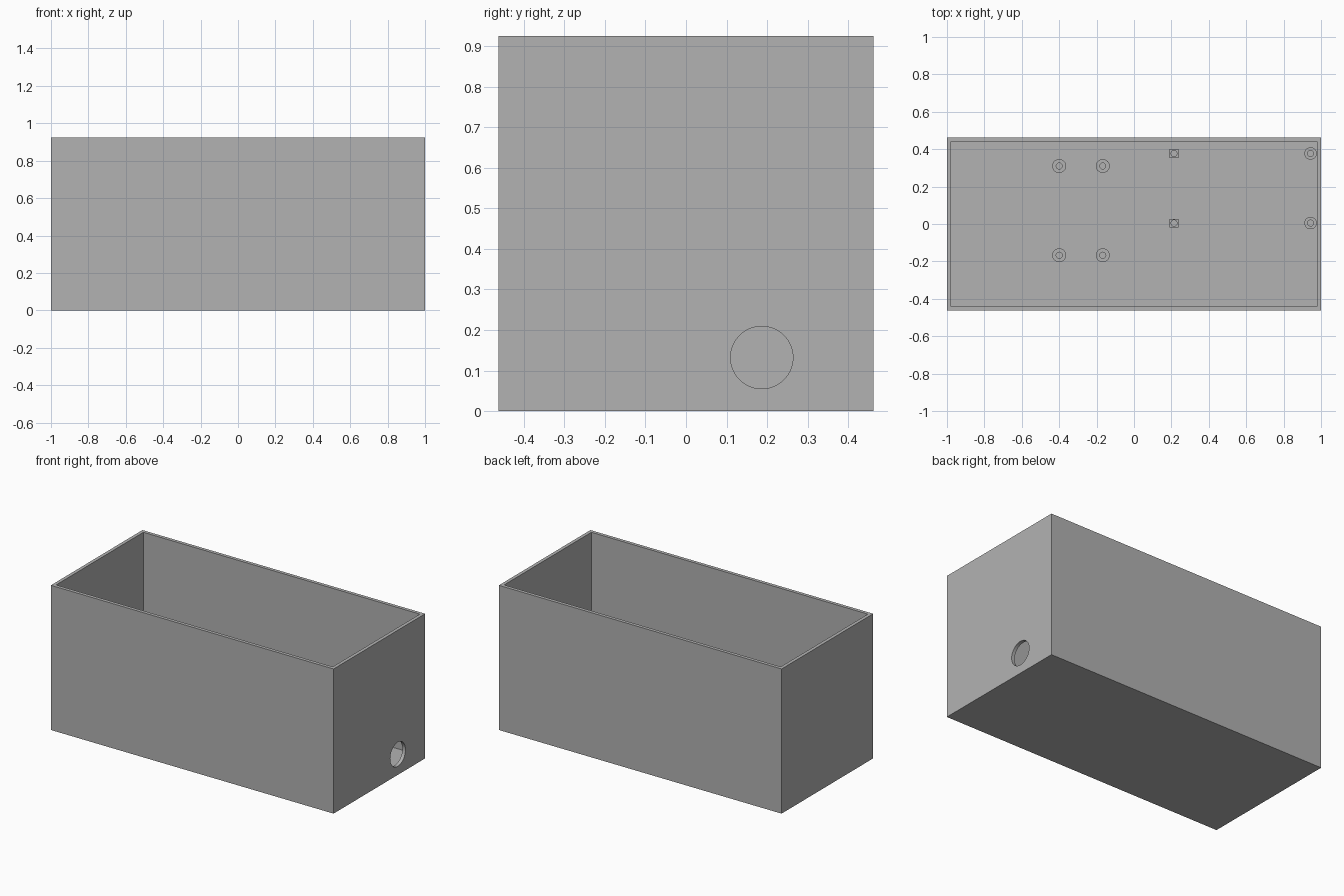
import bpy
import math

if "Cube" in bpy.data.objects:
    bpy.data.objects.remove(bpy.data.objects["Cube"], do_unlink=True)

LENGTH, WIDTH, HEIGHT = 2.0, 0.925, 0.925
WALL = 0.022
POST_TOP = 0.075

# Single plain plastic colour
grey = bpy.data.materials.new("plain_grey")
grey.use_nodes = True
colour = (0.448, 0.448, 0.448, 1)
grey.diffuse_color = colour
grey.node_tree.nodes["Principled BSDF"].inputs["Base Color"].default_value = colour


def block(name, size, centre):
    bpy.ops.mesh.primitive_cube_add(size=1, location=centre)
    obj = bpy.context.object
    obj.name = name
    obj.scale = size
    bpy.ops.object.transform_apply(location=False, rotation=False, scale=True)
    obj.data.materials.append(grey)
    return obj


def cylinder(name, radius, depth, centre, rotation=(0, 0, 0), sides=48):
    bpy.ops.mesh.primitive_cylinder_add(vertices=sides, radius=radius, depth=depth,
                                        location=centre, rotation=rotation)
    obj = bpy.context.object
    obj.name = name
    obj.data.materials.append(grey)
    return obj


def cut(target, cutter):
    """Subtract the cutter from the target, then discard it."""
    mod = target.modifiers.new("cut", "BOOLEAN")
    mod.operation = "DIFFERENCE"
    mod.solver = "EXACT"
    mod.object = cutter
    bpy.context.view_layer.objects.active = target
    bpy.ops.object.modifier_apply(modifier=mod.name)
    bpy.data.objects.remove(cutter, do_unlink=True)


def smooth(obj):
    bpy.ops.object.select_all(action="DESELECT")
    obj.select_set(True)
    bpy.context.view_layer.objects.active = obj
    bpy.ops.object.shade_smooth_by_angle(angle=math.radians(30))


# Open-topped box with a round cable hole in the left wall
box = block("box_shell", (LENGTH, WIDTH, HEIGHT), (0, 0, HEIGHT / 2))
cut(box, block("cavity_cutter", (LENGTH - 2 * WALL, WIDTH - 2 * WALL, HEIGHT),
               (0, 0, HEIGHT / 2 + WALL)))
cut(box, cylinder("hole_cutter", 0.077, 0.2, (LENGTH / 2, 0.187, 0.132),
                  (0, math.pi / 2, 0), 64))
smooth(box)


def post(name, x, y, radius, square=False):
    """Hollow mounting post standing on the floor."""
    bottom = WALL / 2
    depth = POST_TOP - bottom
    centre = (x, y, bottom + depth / 2)
    if square:
        obj = block(name, (2 * radius, 2 * radius, depth), centre)
    else:
        obj = cylinder(name, radius, depth, centre)
    cut(obj, cylinder("bore_cutter", 0.016, depth, (x, y, WALL + depth / 2), sides=32))
    smooth(obj)


# Four round posts for the first board
for x in (-0.40, -0.167):
    for y in (-0.167, 0.31):
        post("round_post", x, y, 0.037)

# Two square and two round posts for the second board
for y in (0.005, 0.377):
    post("square_post", 0.214, y, 0.023, square=True)
    post("end_post", 0.944, y, 0.033)
